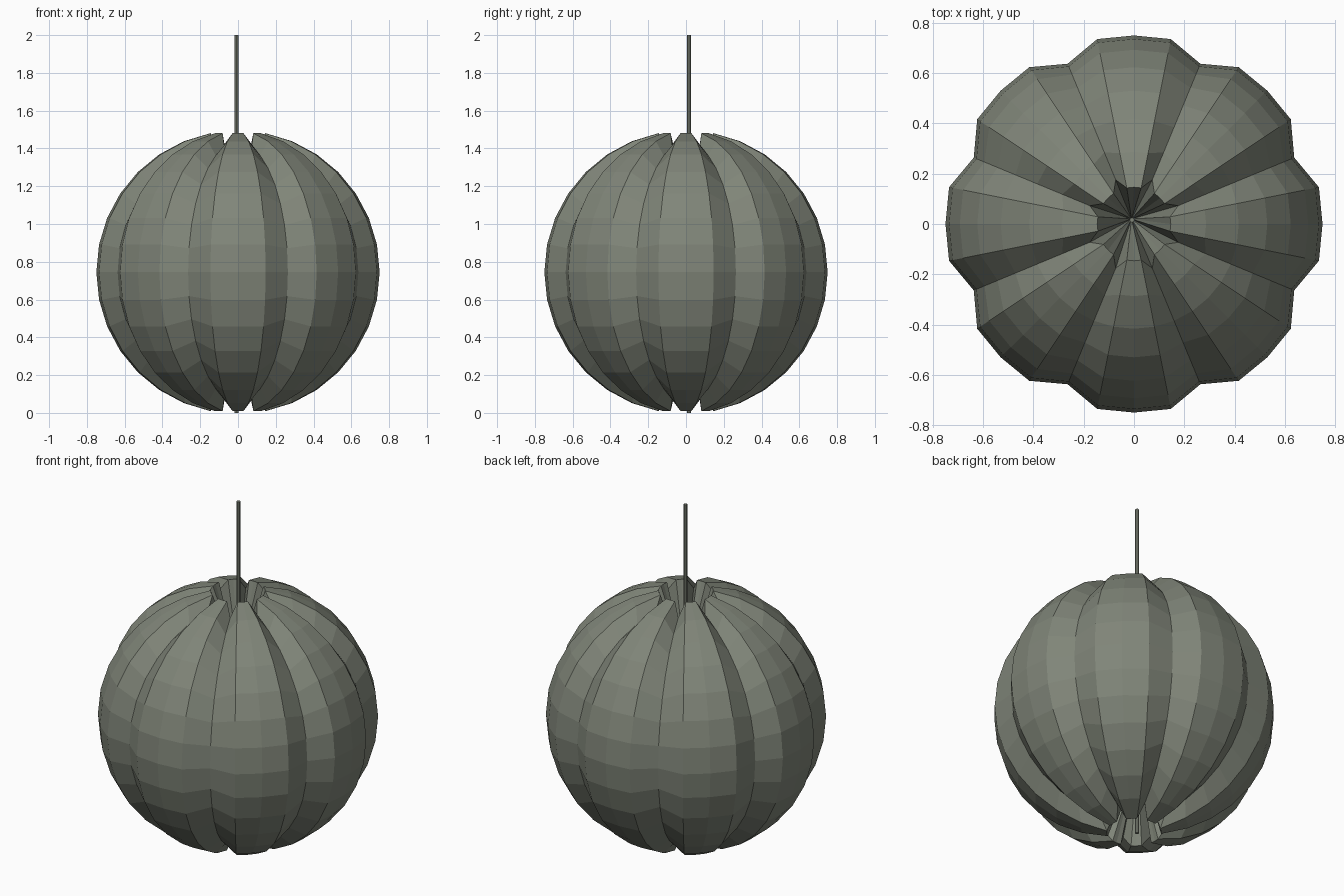
import bpy, bmesh
from math import sin, cos, pi, radians

if "Cube" in bpy.data.objects:
    bpy.data.objects.remove(bpy.data.objects["Cube"])

# One flat grey-green for everything
mat = bpy.data.materials.new("grey_green")
mat.diffuse_color = (0.215, 0.235, 0.19, 1)
mat.use_nodes = True
mat.node_tree.nodes["Principled BSDF"].inputs["Base Color"].default_value = mat.diffuse_color

CZ, R_LOBE, R_VALLEY = 0.745, 0.75, 0.69
COLS, RINGS = 32, 16


def finish(bm, name):
    bmesh.ops.recalc_face_normals(bm, faces=bm.faces)
    me = bpy.data.meshes.new(name)
    bm.to_mesh(me)
    bm.free()
    me.materials.append(mat)
    ob = bpy.data.objects.new(name, me)
    bpy.context.collection.objects.link(ob)
    return ob


# Lobed globe: eight segments with grooves every fourth column
bm = bmesh.new()
rings = []
for i in range(1, RINGS):
    polar = i * pi / RINGS
    ring = []
    for j in range(COLS):
        a = j * 2 * pi / COLS
        if j % 4 == 2:      # groove: smaller radius, stops short of the poles
            t, r = pi / 2 + (polar - pi / 2) * 74 / 78.75, R_VALLEY
        else:
            t, r = polar, R_LOBE
        ring.append(bm.verts.new((r * sin(t) * cos(a), r * sin(t) * sin(a),
                                  CZ + r * cos(t))))
    rings.append(ring)
for lower, upper in zip(rings, rings[1:]):
    for j in range(COLS):
        k = (j + 1) % COLS
        bm.faces.new((lower[j], lower[k], upper[k], upper[j]))

# Deep funnels at both poles, where the segments meet the core
for ring, z in ((rings[0], CZ + 0.3), (rings[-1], CZ - 0.3)):
    pole = bm.verts.new((-0.01, 0.02, z))
    for j in range(COLS):
        bm.faces.new((ring[j], ring[(j + 1) % COLS], pole))
finish(bm, "segmented_globe")

# Thin stem running through the globe
bm = bmesh.new()
bmesh.ops.create_cone(bm, cap_ends=True, segments=8, radius1=0.01,
                      radius2=0.01, depth=2.0)
bmesh.ops.translate(bm, verts=bm.verts, vec=(-0.008, 0.016, 1.0))
finish(bm, "stem")
